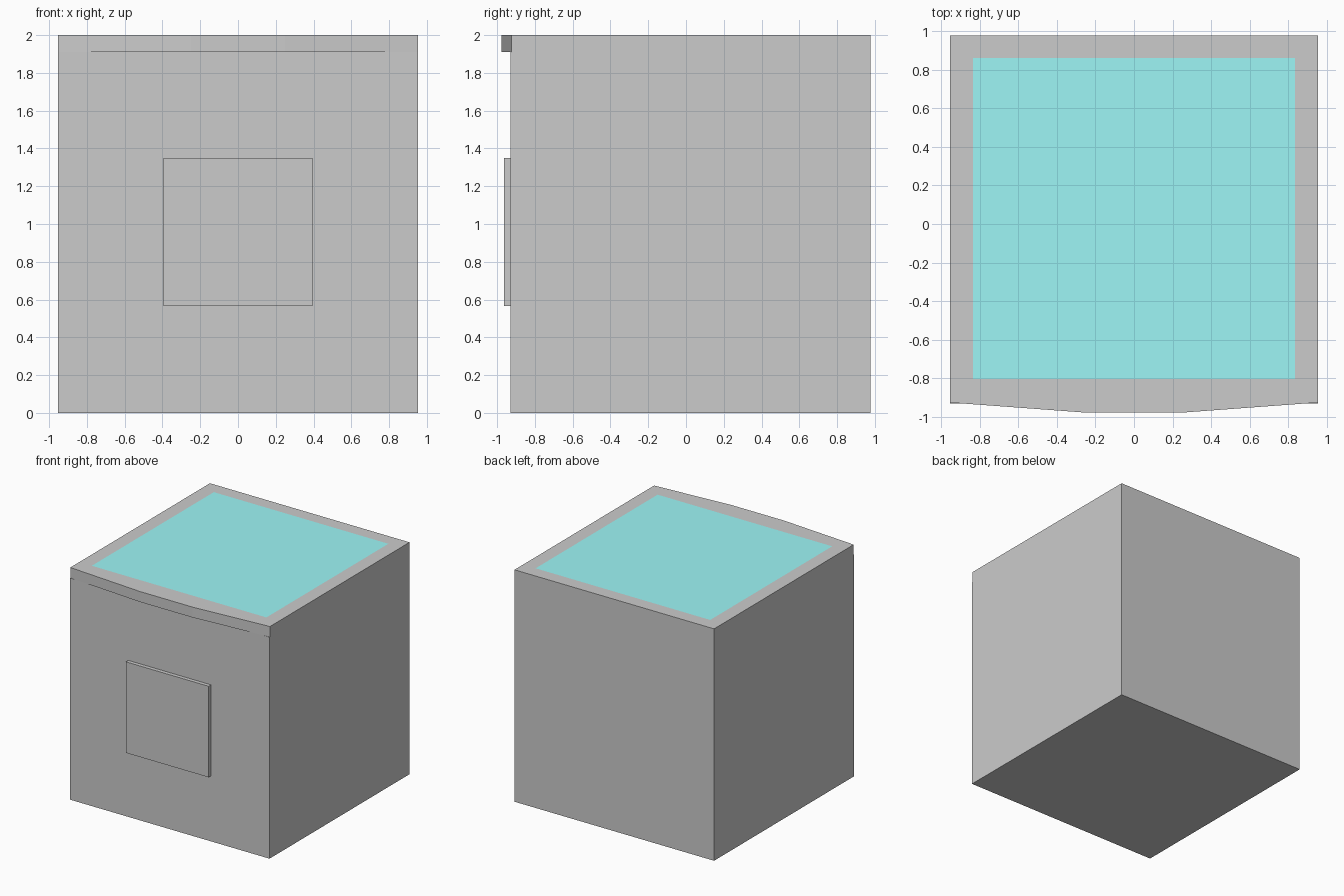
import bpy, bmesh

if "Cube" in bpy.data.objects:
    bpy.data.objects.remove(bpy.data.objects["Cube"])


def material(name, color):
    m = bpy.data.materials.new(name)
    m.diffuse_color = color
    m.use_nodes = True
    m.node_tree.nodes["Principled BSDF"].inputs["Base Color"].default_value = m.diffuse_color
    return m


def finish(name, bm, mats=()):
    bmesh.ops.recalc_face_normals(bm, faces=bm.faces[:])
    me = bpy.data.meshes.new(name)
    bm.to_mesh(me)
    bm.free()
    for m in mats:
        me.materials.append(m)
    ob = bpy.data.objects.new(name, me)
    bpy.context.collection.objects.link(ob)
    return ob


def box(name, lo, hi):
    bm = bmesh.new()
    bmesh.ops.create_cube(bm, size=1)
    for v in bm.verts:
        v.co = [lo[i] + (v.co[i] + 0.5) * (hi[i] - lo[i]) for i in range(3)]
    return finish(name, bm)


dark = material("dark_grey", (0.57, 0.57, 0.57, 1))
teal = material("teal", (0.34, 0.92, 0.92, 1))

Z0, Z1 = 1.91, 2.0

# Main cabinet body
box("body", (-0.952, -0.93, 0), (0.952, 0.977, Z0))

# Raised square panel on the front
box("front_panel", (-0.395, -0.963, 0.565), (0.395, -0.93, 1.35))

# Lid with bowed front edge and an inlaid coloured top
outline = [(-0.952, -0.925), (-0.25, -0.977), (0.25, -0.977),
           (0.952, -0.925), (0.952, 0.977), (-0.952, 0.977)]
inlay = [(-0.833, -0.803), (0.833, -0.803), (0.833, 0.86), (-0.833, 0.86)]
bm = bmesh.new()
low = [bm.verts.new((x, y, Z0)) for x, y in outline]
top = [bm.verts.new((x, y, Z1)) for x, y in outline]
a, b, c, d = [bm.verts.new((x, y, Z1)) for x, y in inlay]
bm.faces.new(low[::-1])
for i in range(6):
    j = (i + 1) % 6
    bm.faces.new((low[i], low[j], top[j], top[i]))
bm.faces.new((*top[:4], b, a))
bm.faces.new((top[3], top[4], c, b))
bm.faces.new((top[4], top[5], d, c))
bm.faces.new((top[5], top[0], a, d))
bm.faces.new((a, b, c, d)).material_index = 1
finish("lid", bm, (dark, teal))
